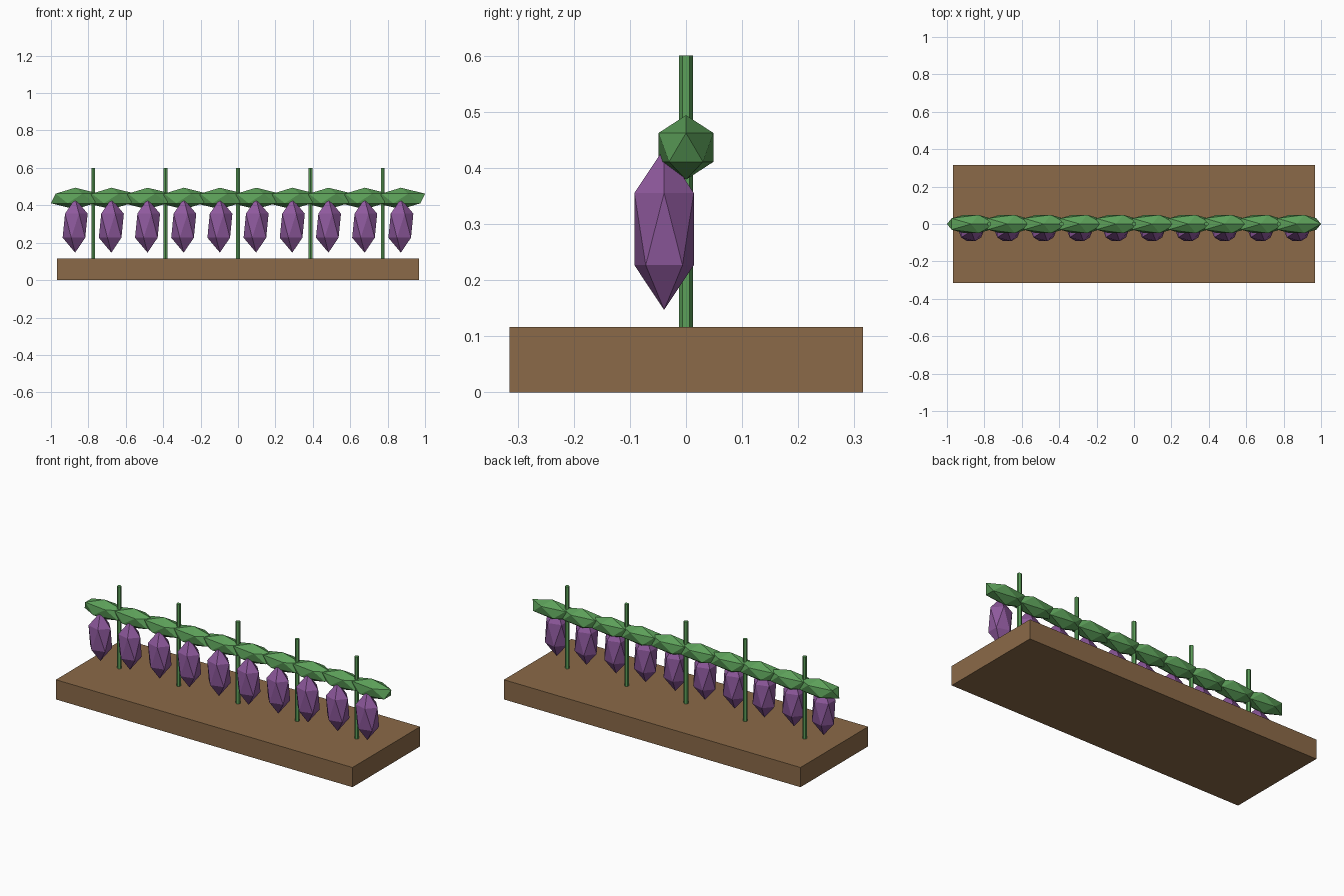
import bpy

cube = bpy.data.objects.get("Cube")
if cube:
    bpy.data.objects.remove(cube, do_unlink=True)


def material(name, color):
    mat = bpy.data.materials.new(name)
    mat.use_nodes = True
    mat.diffuse_color = (*color, 1)
    mat.node_tree.nodes["Principled BSDF"].inputs["Base Color"].default_value = (*color, 1)
    return mat


def finish(name, mat, scale=(1, 1, 1)):
    obj = bpy.context.object
    obj.name = name
    obj.scale = scale
    obj.data.materials.append(mat)
    return obj


def gem(name, location, scale, mat):
    bpy.ops.mesh.primitive_ico_sphere_add(subdivisions=1, radius=1, location=location)
    return finish(name, mat, scale)


soil = material("soil brown", (0.258, 0.144, 0.065))
green = material("plant green", (0.107, 0.35, 0.1))
purple = material("fruit purple", (0.27, 0.1, 0.335))

SPACING = 0.1935
BED_TOP = 0.116
POST_TOP = 0.6

# Soil bed
bpy.ops.mesh.primitive_cube_add(size=1, location=(0, 0, BED_TOP / 2))
finish("soil_bed", soil, (10 * SPACING, 0.63, BED_TOP))

# Hexagonal support posts
for i in range(5):
    bpy.ops.mesh.primitive_cylinder_add(
        vertices=6, radius=0.0122, depth=POST_TOP - BED_TOP,
        location=((i - 2) * 2 * SPACING, 0, (POST_TOP + BED_TOP) / 2))
    finish(f"support_post_{i + 1}", green)

# Row of overlapping leaf clumps, each with a hanging fruit in front
for i in range(10):
    x = (i - 4.5) * SPACING
    gem(f"leaf_clump_{i + 1}", (x, 0, 0.4365), (0.1447, 0.0575, 0.0575), green)
    gem(f"fruit_{i + 1}", (x, -0.039, 0.291), (0.0747, 0.0623, 0.144), purple)
